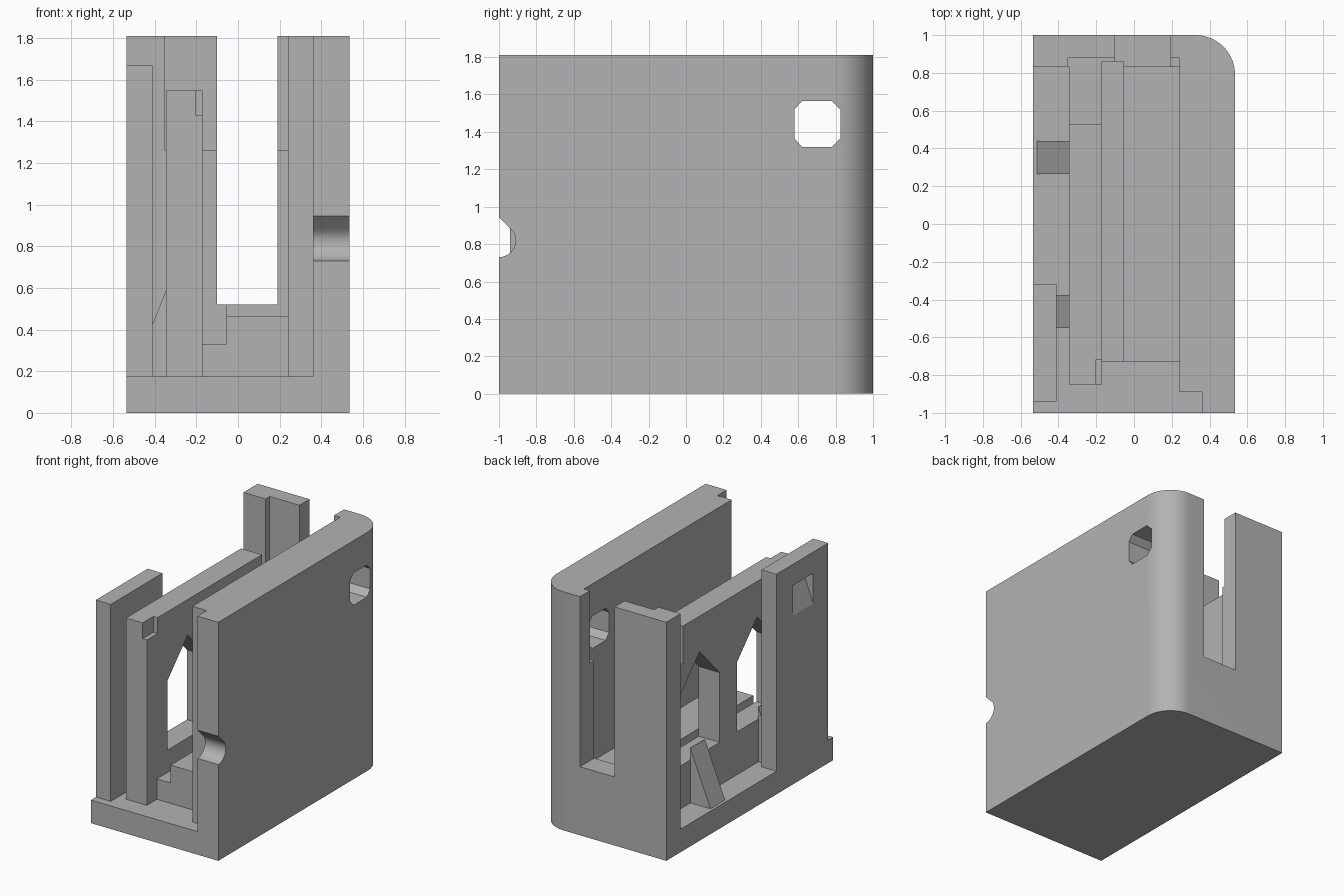
import bpy, bmesh, math

if "Cube" in bpy.data.objects:
    bpy.data.objects.remove(bpy.data.objects["Cube"])

grey = bpy.data.materials.new("plain grey")
grey.use_nodes = True
colour = (0.45, 0.45, 0.45, 1)
grey.diffuse_color = colour
grey.node_tree.nodes["Principled BSDF"].inputs["Base Color"].default_value = colour


def prism(name, points, axis, lo, hi):
    """Extrude a 2D outline along an axis; the outline uses the other two axes in order."""
    bm = bmesh.new()

    def place(p, h):
        co = list(p)
        co.insert("xyz".index(axis), h)
        return bm.verts.new(co)

    low = [place(p, lo) for p in points]
    high = [place(p, hi) for p in points]
    bm.faces.new(low)
    bm.faces.new(high)
    for i in range(len(points)):
        j = (i + 1) % len(points)
        bm.faces.new((low[i], low[j], high[j], high[i]))
    bmesh.ops.recalc_face_normals(bm, faces=bm.faces)
    mesh = bpy.data.meshes.new(name)
    bm.to_mesh(mesh)
    bm.free()
    mesh.materials.append(grey)
    obj = bpy.data.objects.new(name, mesh)
    bpy.context.collection.objects.link(obj)
    return obj


def box(name, x, y, z):
    return prism(name, [(x[0], y[0]), (x[1], y[0]), (x[1], y[1]), (x[0], y[1])], "z", *z)


def cut(obj, *cutters):
    """Subtract the cutters, bake the result and drop the cutters."""
    for c in cutters:
        c.hide_render = True
        mod = obj.modifiers.new("cut", "BOOLEAN")
        mod.operation = "DIFFERENCE"
        mod.solver = "EXACT"
        mod.object = c
    graph = bpy.context.evaluated_depsgraph_get()
    mesh = bpy.data.meshes.new_from_object(obj.evaluated_get(graph))
    obj.modifiers.clear()
    obj.data = mesh
    for c in cutters:
        bpy.data.objects.remove(c)


L, R, H, FLOOR = -0.535, 0.535, 1.81, 0.175

# Housing: footprint with one rounded back corner, hollowed out
r = 0.21
arc = [(R - r + r * math.cos(a), 1 - r + r * math.sin(a))
       for a in (math.radians(90 * i / 16) for i in range(17))]
housing = prism("housing", [(L, -1), (R, -1)] + arc + [(L, 1)], "z", 0, H)
octagon = [(0.62, 1.32), (0.78, 1.32), (0.825, 1.365), (0.825, 1.52),
           (0.78, 1.565), (0.62, 1.565), (0.58, 1.52), (0.58, 1.365)]
thumb = [(-1.1, 0.945), (-1, 0.945), (-0.94, 0.885)]
thumb += [(-1 + 0.09 * math.cos(a), 0.82 + 0.09 * math.sin(a))
          for a in (math.radians(30 - 15 * i) for i in range(9))]
thumb += [(-1.1, 0.73)]
cut(housing,
    box("room", (-0.8, 0.24), (-1.2, 0.83), (FLOOR, 2)),
    box("front_rebate", (0.1, 0.36), (-1.2, -0.89), (FLOOR, 2)),
    box("back_slot", (-0.1, 0.19), (0.7, 1.2), (0.52, 2)),
    box("back_recess", (-0.35, 0.24), (0.7, 0.88), (1.26, 2)),
    box("back_groove", (-0.17, -0.055), (0.7, 0.86), (0.33, 2)),
    prism("side_hole", octagon, "x", 0.1, 0.8),
    prism("thumb_notch", thumb, "x", 0.3, 0.8))

# Front side panel with a sloped latch pocket
panel = box("side_panel", (L, -0.41), (-0.94, -0.32), (FLOOR - 0.02, 1.67))
cut(panel, prism("latch_pocket", [(-0.6, 1.28), (L, 1.28), (-0.447, 1.51), (-0.6, 1.51)],
                 "y", -0.76, -0.52))

# Middle wall, lower at the back, with two gabled windows and a corner notch
wall = prism("middle_wall", [(-0.85, FLOOR - 0.02), (0.84, FLOOR - 0.02), (0.84, 1.26),
                             (0.53, 1.26), (0.53, 1.55), (-0.85, 1.55)], "x", -0.345, -0.17)
windows = [prism("window", [(c - 0.24, 0.5), (c + 0.24, 0.5), (c + 0.24, 1.03),
                            (c, 1.28), (c - 0.24, 1.03)], "x", -0.6, 0)
           for c in (-0.36, 0.33)]
cut(wall, box("corner_notch", (-0.205, 0), (-1, -0.72), (1.43, 2)), *windows)

# Stepped bed between the middle wall and the thick side
prism("stepped_bed", [(-0.17, FLOOR - 0.02), (0.25, FLOOR - 0.02), (0.25, 0.465),
                      (-0.055, 0.465), (-0.055, 0.33), (-0.17, 0.33)], "y", -0.73, 0.835)

# Sloped braces holding the middle wall
for name, y in (("front_brace", -0.55), ("back_brace", 0.265)):
    prism(name, [(-0.515, FLOOR - 0.005), (-0.34, FLOOR - 0.005), (-0.34, 0.59), (-0.345, 0.59)],
          "y", y, y + 0.175)

# Smooth the rounded corner, keep edges sharp
bpy.ops.object.select_all(action="DESELECT")
housing.select_set(True)
bpy.context.view_layer.objects.active = housing
bpy.ops.object.shade_smooth_by_angle(angle=math.radians(25))
